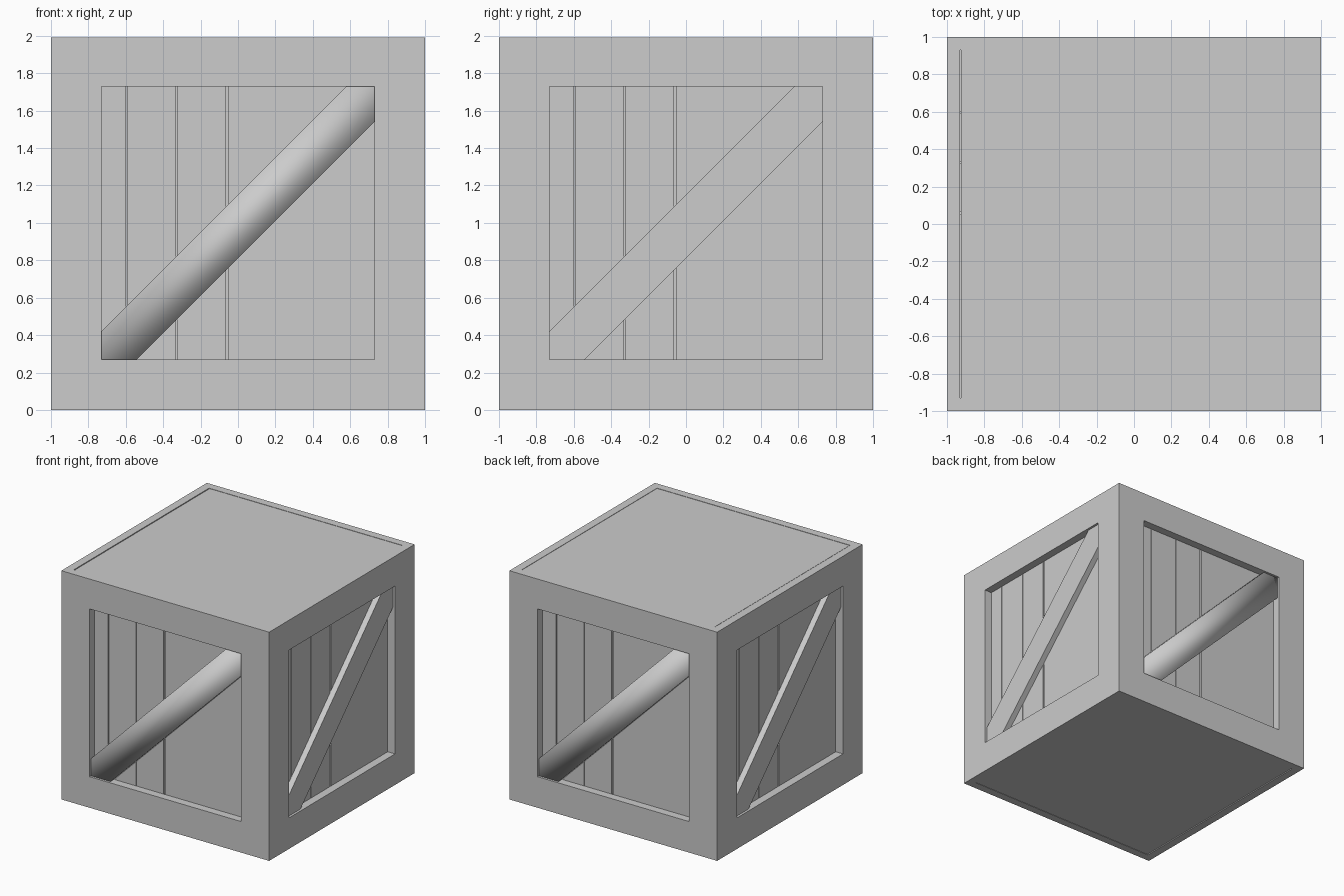
import bpy
import bmesh
import math
from mathutils import Matrix, Vector

cube = bpy.data.objects.get("Cube")
if cube:
    bpy.data.objects.remove(cube, do_unlink=True)

HEIGHT = 1.99      # full height of the crate
RAIL = 0.27        # width of the frame rails
INNER = 0.93       # half width inside the frames
BOARD = 0.05       # thickness of boards and braces
MID = HEIGHT / 2

wood = bpy.data.materials.new("light_grey")
wood.use_nodes = True
grey = (0.604, 0.604, 0.604, 1)
wood.diffuse_color = grey
wood.node_tree.nodes["Principled BSDF"].inputs["Base Color"].default_value = grey


def add_box(bm, low, high, turn=Matrix()):
    """Add a box between two corners, then transform it."""
    low, high = Vector(low), Vector(high)
    size = high - low
    place = Matrix.Translation((low + high) / 2) @ Matrix.Diagonal((*size, 1))
    bmesh.ops.create_cube(bm, size=1, matrix=turn @ place)


def finish(bm, name, angle=0, smooth=False):
    mesh = bpy.data.meshes.new(name)
    bm.to_mesh(mesh)
    bm.free()
    mesh.materials.append(wood)
    for face in mesh.polygons:
        face.use_smooth = smooth
    obj = bpy.data.objects.new(name, mesh)
    obj.rotation_euler.z = angle
    bpy.context.collection.objects.link(obj)
    return obj


def build_frame(name, angle, half):
    """Four rails around a square opening."""
    bm = bmesh.new()
    opening = 1 - RAIL
    for low, high in ((0, RAIL), (HEIGHT - RAIL + 0.01, HEIGHT)):
        add_box(bm, (-half, -1, low), (half, -INNER, high))
    for a, b in ((-half, -opening), (opening, half)):
        add_box(bm, (a, -1, RAIL), (b, -INNER, HEIGHT - RAIL + 0.01))
    finish(bm, name, angle)


def build_wall(name, angle):
    """Upright boards with narrow gaps."""
    bm = bmesh.new()
    edges = ((-INNER, -0.598), (-0.592, -0.331), (-0.325, -0.064), (-0.052, INNER))
    for a, b in edges:
        add_box(bm, (a, -INNER, BOARD), (b, -INNER + BOARD, HEIGHT - BOARD))
    # backing strip closes the gaps
    add_box(bm, (-0.8, -INNER + 0.02, BOARD), (0.1, -INNER + 0.04, HEIGHT - BOARD))
    finish(bm, name, angle)


def build_brace(name, angle, smooth):
    """Diagonal plank set into the opening."""
    bm = bmesh.new()
    tilt = Matrix.Translation((0, 0, 0.98)) @ Matrix.Rotation(-math.pi / 4, 4, 'Y')
    add_box(bm, (-1.12, -INNER - BOARD, -0.12), (1.12, -INNER + 0.01, 0.12), tilt)
    finish(bm, name, angle, smooth)


# Four sides: front and back span the corners, the others fit between
for i, side in enumerate(("front", "left", "back", "right")):
    angle = i * math.pi / 2
    spans = i % 2 == 0
    build_frame(side + "_frame", angle, 1 if spans else INNER)
    build_wall(side + "_boards", angle)
    build_brace(side + "_brace", angle, spans)

# Lid and floor, just inside the frame rims
for name, low in (("lid", HEIGHT - BOARD - 0.003), ("floor", 0.003)):
    bm = bmesh.new()
    add_box(bm, (-INNER + 0.006, -INNER, low), (INNER, INNER, low + BOARD))
    finish(bm, name)
